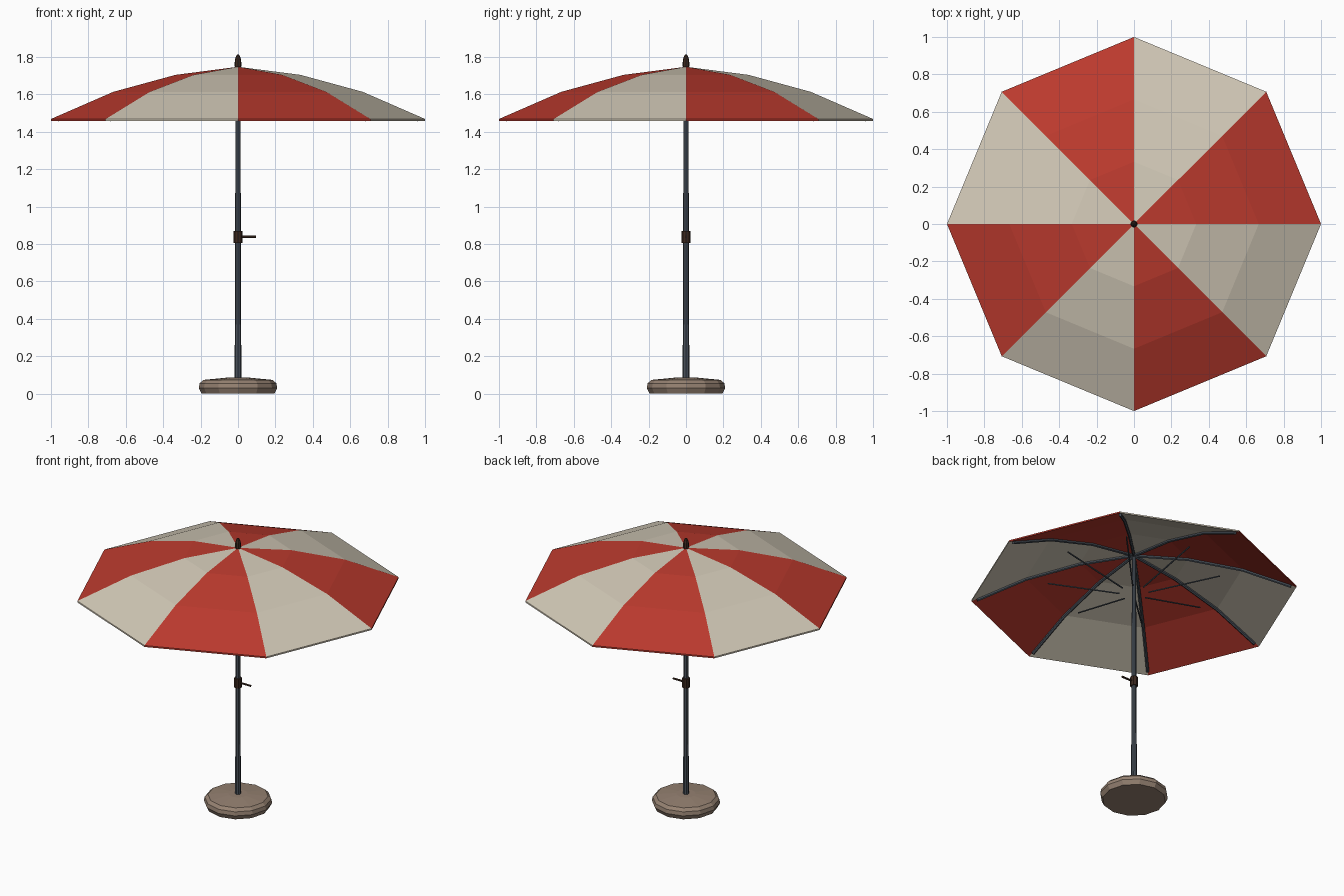
import bpy, bmesh
from math import cos, sin, pi
from mathutils import Vector

if "Cube" in bpy.data.objects:
    bpy.data.objects.remove(bpy.data.objects["Cube"])


def mat(name, rgb):
    m = bpy.data.materials.new(name)
    m.diffuse_color = (*rgb, 1)
    m.use_nodes = True
    m.node_tree.nodes["Principled BSDF"].inputs["Base Color"].default_value = m.diffuse_color
    return m


RED = mat("red_fabric", (0.50, 0.042, 0.027))
CREAM = mat("cream_fabric", (0.64, 0.58, 0.47))
METAL = mat("dark_metal", (0.065, 0.08, 0.10))
BROWN = mat("dark_brown", (0.045, 0.022, 0.014))
STONE = mat("stone", (0.30, 0.22, 0.165))


def finish(bm, name, *mats):
    bmesh.ops.remove_doubles(bm, verts=bm.verts, dist=1e-5)
    bmesh.ops.recalc_face_normals(bm, faces=bm.faces)
    me = bpy.data.meshes.new(name)
    bm.to_mesh(me)
    bm.free()
    for m in mats:
        me.materials.append(m)
    ob = bpy.data.objects.new(name, me)
    bpy.context.collection.objects.link(ob)
    return ob


def lathe(name, profile, sides, m):
    """Closed turned solid around z from (radius, height) points."""
    bm = bmesh.new()
    rings = [[bm.verts.new((r * cos(2 * pi * i / sides), r * sin(2 * pi * i / sides), z))
              for i in range(sides)] for r, z in profile]
    for a, b in zip(rings, rings[1:]):
        for i in range(sides):
            j = (i + 1) % sides
            bm.faces.new((a[i], a[j], b[j], b[i]))
    bm.faces.new(rings[0][::-1])
    bm.faces.new(rings[-1])
    return finish(bm, name, m)


def rod(bm, p, q, r, sides=6):
    """Add a straight rod between two points."""
    p, q = Vector(p), Vector(q)
    rot = (q - p).to_track_quat('Z', 'Y').to_matrix().to_4x4()
    rot.translation = (p + q) / 2
    bmesh.ops.create_cone(bm, cap_ends=True, segments=sides, radius1=r, radius2=r,
                          depth=(q - p).length, matrix=rot)


def polar(k, r, z):
    return (r * cos(k * pi / 4), r * sin(k * pi / 4), z)


# weighted base, tapered pole, crank collar and finial
lathe("base", [(0.195, 0), (0.21, 0.03), (0.205, 0.055), (0.185, 0.073), (0.06, 0.085)], 12, STONE)
lathe("pole", [(0.018, 0.07), (0.0125, 1.74)], 8, METAL)
lathe("crank_collar", [(0.024, 0.805), (0.024, 0.868)], 8, BROWN)
lathe("finial", [(0.013, 1.735), (0.018, 1.75), (0.017, 1.785), (0.010, 1.805), (0.004, 1.812)], 8, BROWN)

# crank handle
bm = bmesh.new()
rod(bm, (0.015, 0, 0.838), (0.095, 0, 0.838), 0.007)
finish(bm, "crank_handle", BROWN)

# canopy: eight alternating panels with a thin rim
arc = [(0.0, 1.747), (0.333, 1.704), (0.667, 1.613), (1.0, 1.468)]
bm = bmesh.new()
THICK = 0.01
for k in range(8):
    strips = arc + [(r, z - THICK) for r, z in reversed(arc)]
    for (r0, z0), (r1, z1) in zip(strips, strips[1:]):
        if r0 == r1 == 0:
            continue
        pts = [polar(k, r0, z0), polar(k, r1, z1)]
        if r1 > 0:
            pts.append(polar(k + 1, r1, z1))
        if r0 > 0:
            pts.append(polar(k + 1, r0, z0))
        f = bm.faces.new([bm.verts.new(p) for p in pts])
        f.material_index = k % 2
finish(bm, "canopy", RED, CREAM)

# ribs following the canopy seams
bm = bmesh.new()
path = [(0.01, 1.728), (0.333, 1.686), (0.667, 1.595), (0.965, 1.464)]
for k in range(8):
    for a, b in zip(path, path[1:]):
        rod(bm, polar(k, *a), polar(k, *b), 0.010)
finish(bm, "ribs", METAL)

# slim struts spreading below the ribs
bm = bmesh.new()
for k in range(8):
    rod(bm, polar(k, 0.09, 1.467), polar(k, 0.53, 1.56), 0.005)
finish(bm, "struts", METAL)
